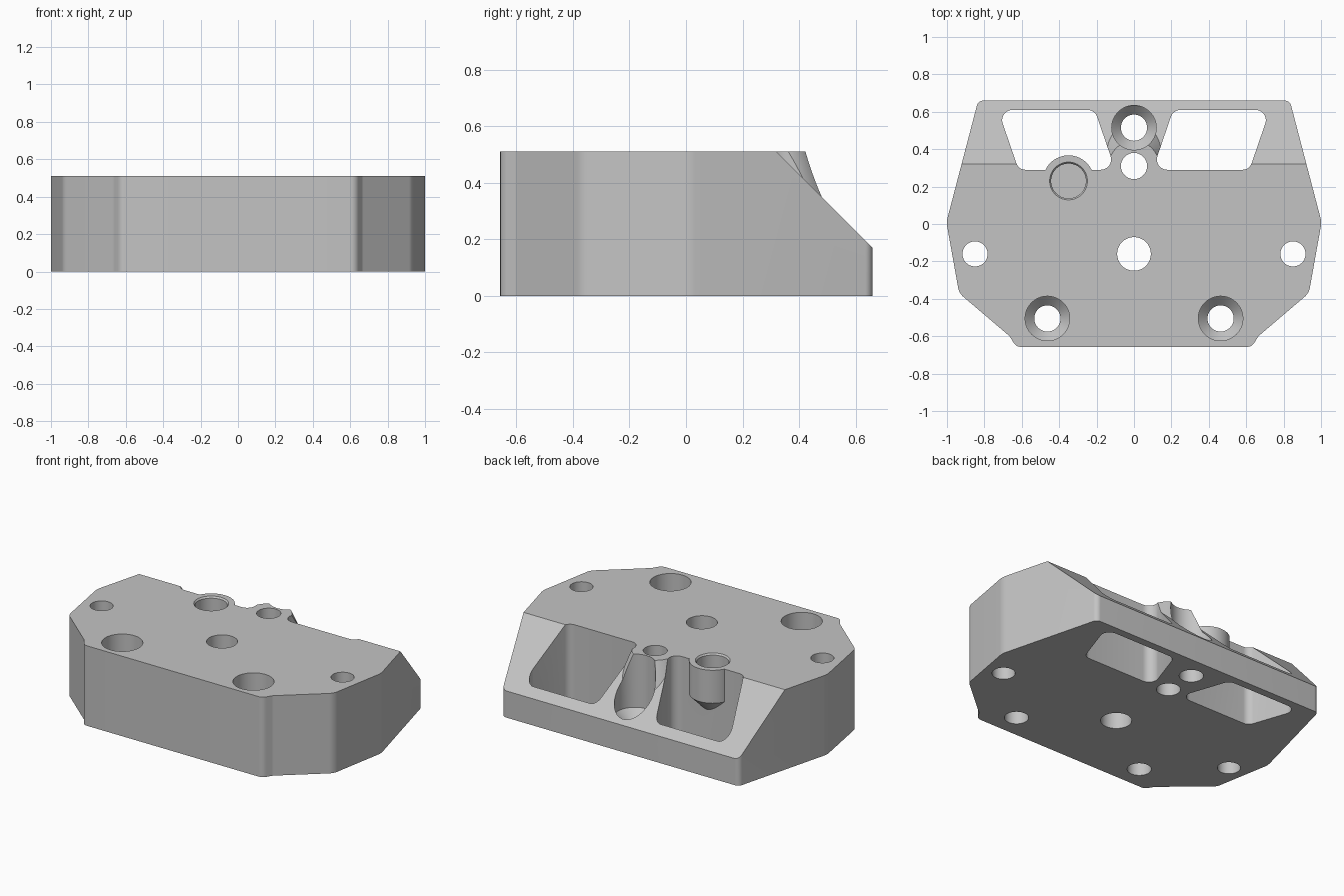
import bpy, bmesh, math
from mathutils import Vector

if "Cube" in bpy.data.objects:
    bpy.data.objects.remove(bpy.data.objects["Cube"])

TOP = 0.51
SEG = 64

grey = bpy.data.materials.new("machined grey")
grey.use_nodes = True
colour = (0.55, 0.55, 0.55, 1)
grey.diffuse_color = colour
grey.node_tree.nodes["Principled BSDF"].inputs["Base Color"].default_value = colour


def rounded(corners, segs=8):
    """Fillet each (x, y, radius) corner of a closed outline."""
    out = []
    for i, (x, y, r) in enumerate(corners):
        p = Vector((x, y))
        a = (Vector(corners[i - 1][:2]) - p).normalized()
        b = (Vector(corners[(i + 1) % len(corners)][:2]) - p).normalized()
        half = a.angle(b) / 2
        centre = p + (a + b).normalized() * r / math.sin(half)
        reach = r / math.tan(half)
        start, end = p + a * reach - centre, p + b * reach - centre
        sweep = start.angle_signed(end)
        for k in range(segs + 1):
            t = -sweep * k / segs
            out.append(centre + Vector((start.x * math.cos(t) - start.y * math.sin(t),
                                        start.x * math.sin(t) + start.y * math.cos(t))))
    return out


def finish(name, bm):
    bmesh.ops.recalc_face_normals(bm, faces=bm.faces[:])
    mesh = bpy.data.meshes.new(name)
    bm.to_mesh(mesh)
    bm.free()
    mesh.materials.append(grey)
    obj = bpy.data.objects.new(name, mesh)
    bpy.context.collection.objects.link(obj)
    return obj


def prism(name, points, start, depth):
    """Extrude a 3D face made from points along depth."""
    bm = bmesh.new()
    face = bm.faces.new([bm.verts.new(Vector(start) + Vector(p)) for p in points])
    new = bmesh.ops.extrude_face_region(bm, geom=[face])["geom"]
    bmesh.ops.translate(bm, vec=depth, verts=[v for v in new if isinstance(v, bmesh.types.BMVert)])
    return finish(name, bm)


def turned(name, x, y, profile):
    """Stack of rings from a (radius, z) profile, capped at both ends."""
    bm = bmesh.new()
    rings = []
    for r, z in profile:
        rings.append([bm.verts.new((x + r * math.cos(2 * math.pi * k / SEG),
                                    y + r * math.sin(2 * math.pi * k / SEG), z)) for k in range(SEG)])
    for low, high in zip(rings, rings[1:]):
        for k in range(SEG):
            n = (k + 1) % SEG
            bm.faces.new((low[k], low[n], high[n], high[k]))
    bm.faces.new(rings[0])
    bm.faces.new(rings[-1])
    return finish(name, bm)


def combine(body, tool, operation):
    """Apply a boolean and discard the tool."""
    mod = body.modifiers.new("shape", "BOOLEAN")
    mod.object, mod.operation, mod.solver = tool, operation, "EXACT"
    graph = bpy.context.evaluated_depsgraph_get()
    mesh = bpy.data.meshes.new_from_object(body.evaluated_get(graph))
    body.modifiers.clear()
    body.data = mesh
    bpy.data.objects.remove(tool)


# Main block
half = [(0.833, 0.66, 0.035), (1.003, 0.01, 0.12), (0.935, -0.37, 0.08),
        (0.665, -0.60, 0.05), (0.63, -0.657, 0.045)]
outline = rounded(half + [(-x, y, r) for x, y, r in reversed(half)])
block = prism("mounting_block", [(p.x, p.y, 0) for p in outline], (0, 0, 0), (0, 0, TOP))

# Sloped rear
slope = [(0, 0.32, TOP), (0, 0.76, 0.07), (0, 0.76, 0.7), (0, 0.32, 0.7)]
combine(block, prism("slope_cutter", slope, (-1.2, 0, 0), (2.4, 0, 0)), "DIFFERENCE")

# Flared collar around the rear centre hole
combine(block, turned("collar", 0, 0.31, [(0.27, 0.2), (0.135, TOP)]), "UNION")

# Pair of through pockets
for side in (1, -1):
    pocket = rounded([(side * 0.21, 0.61, 0.055), (side * 0.727, 0.61, 0.055),
                      (side * 0.617, 0.29, 0.05), (side * 0.10, 0.29, 0.055)])
    combine(block, prism("pocket_cutter", [(p.x, p.y, -0.1) for p in pocket],
                         (0, 0, 0), (0, 0, 0.8)), "DIFFERENCE")

# Boss with a tapered underside, holding a blind hole
combine(block, turned("boss", -0.35, 0.23, [(0.04, 0.20), (0.137, 0.30), (0.137, TOP)]), "UNION")
combine(block, turned("blind_hole", -0.35, 0.23,
                      [(0.093, 0.33), (0.093, 0.50), (0.101, TOP), (0.101, 0.6)]), "DIFFERENCE")

# Plain through holes
for x, y, r in [(0, 0.31, 0.07), (0, -0.16, 0.09), (0.85, -0.16, 0.067), (-0.85, -0.16, 0.067)]:
    combine(block, turned("hole", x, y, [(r, -0.1), (r, 0.7)]), "DIFFERENCE")

# Counterbored screw holes with a conical seat
for x, y in [(0, 0.515), (0.463, -0.505), (-0.463, -0.505)]:
    combine(block, turned("screw_hole", x, y, [(0.07, -0.1), (0.07, 0.12), (0.119, 0.17), (0.119, 0.7)]),
            "DIFFERENCE")

# Smooth the round walls, keep edges crisp
bpy.ops.object.select_all(action="DESELECT")
block.select_set(True)
bpy.context.view_layer.objects.active = block
bpy.ops.object.shade_smooth_by_angle(angle=math.radians(20))
